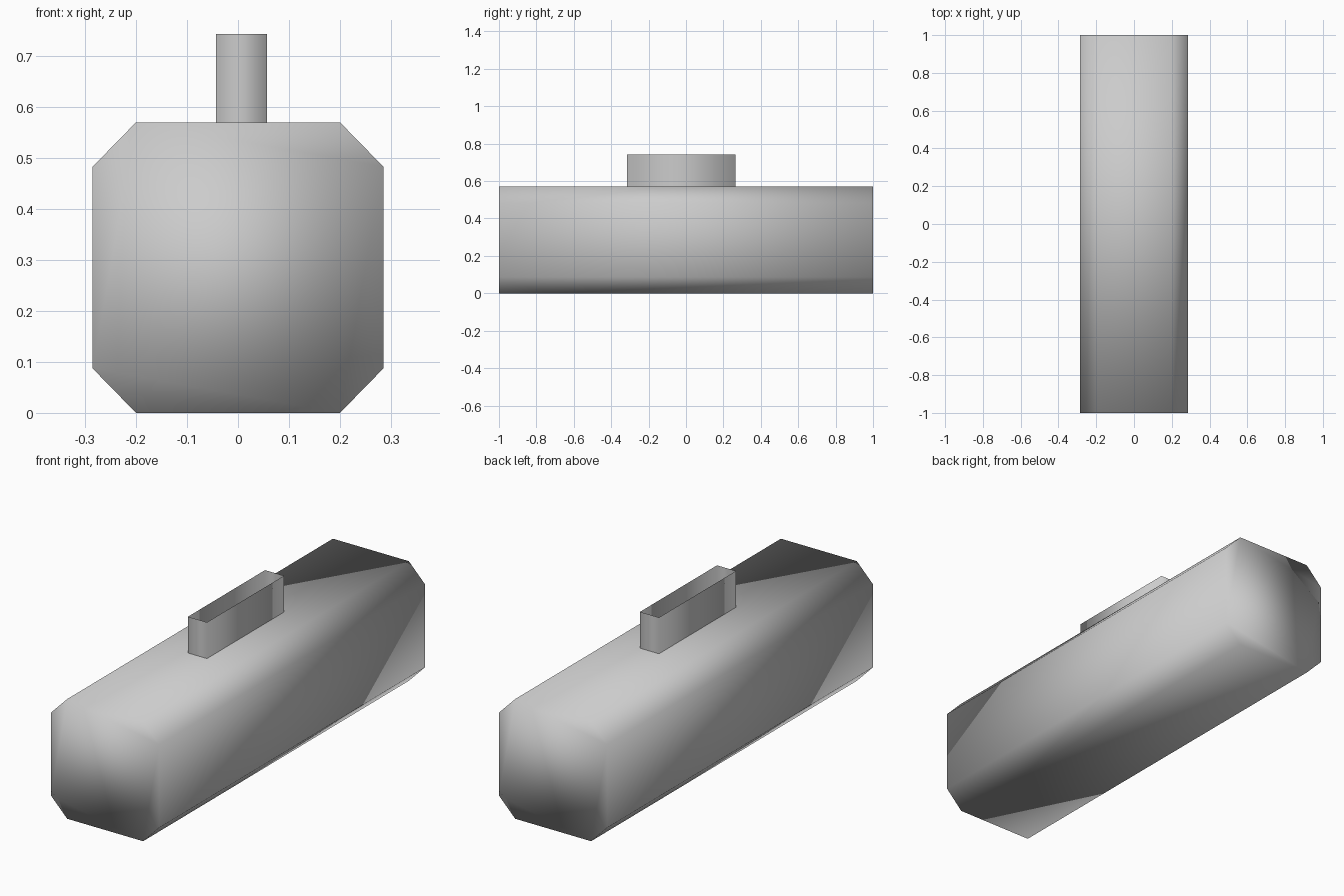
import bpy
import bmesh

cube = bpy.data.objects.get("Cube")
if cube:
    bpy.data.objects.remove(cube, do_unlink=True)

grey = bpy.data.materials.new("plain grey")
grey.use_nodes = True
colour = (0.6, 0.6, 0.6, 1)
grey.diffuse_color = colour
grey.node_tree.nodes["Principled BSDF"].inputs["Base Color"].default_value = colour


def prism(name, outline, offset, capped):
    """Sweep a closed outline of points along an offset, with or without end caps."""
    bm = bmesh.new()
    start = [bm.verts.new(p) for p in outline]
    end = [bm.verts.new([a + b for a, b in zip(p, offset)]) for p in outline]
    count = len(outline)
    for i in range(count):
        j = (i + 1) % count
        bm.faces.new((start[i], start[j], end[j], end[i]))
    if capped:
        bm.faces.new(start[::-1])
        bm.faces.new(end)
    bmesh.ops.recalc_face_normals(bm, faces=bm.faces)
    for face in bm.faces:
        face.smooth = True
    mesh = bpy.data.meshes.new(name)
    bm.to_mesh(mesh)
    bm.free()
    mesh.materials.append(grey)
    obj = bpy.data.objects.new(name, mesh)
    bpy.context.collection.objects.link(obj)
    return obj


# Long chamfered body, closed at both ends
half, flat, height, chamfer = 0.285, 0.2, 0.57, 0.087
right_side = [(flat, 0), (half, chamfer), (half, height - chamfer), (flat, height)]
section = right_side + [(-x, z) for x, z in reversed(right_side)]
prism("body", [(x, -1, z) for x, z in section], (0, 2, 0), True)

# Thin rectangular collar on top, open above
left, right, front, back = -0.043, 0.057, -0.315, 0.265
corners = [(left, front), (right, front), (right, back), (left, back)]
prism("top_collar", [(x, y, height) for x, y in corners], (0, 0, 0.173), False)
